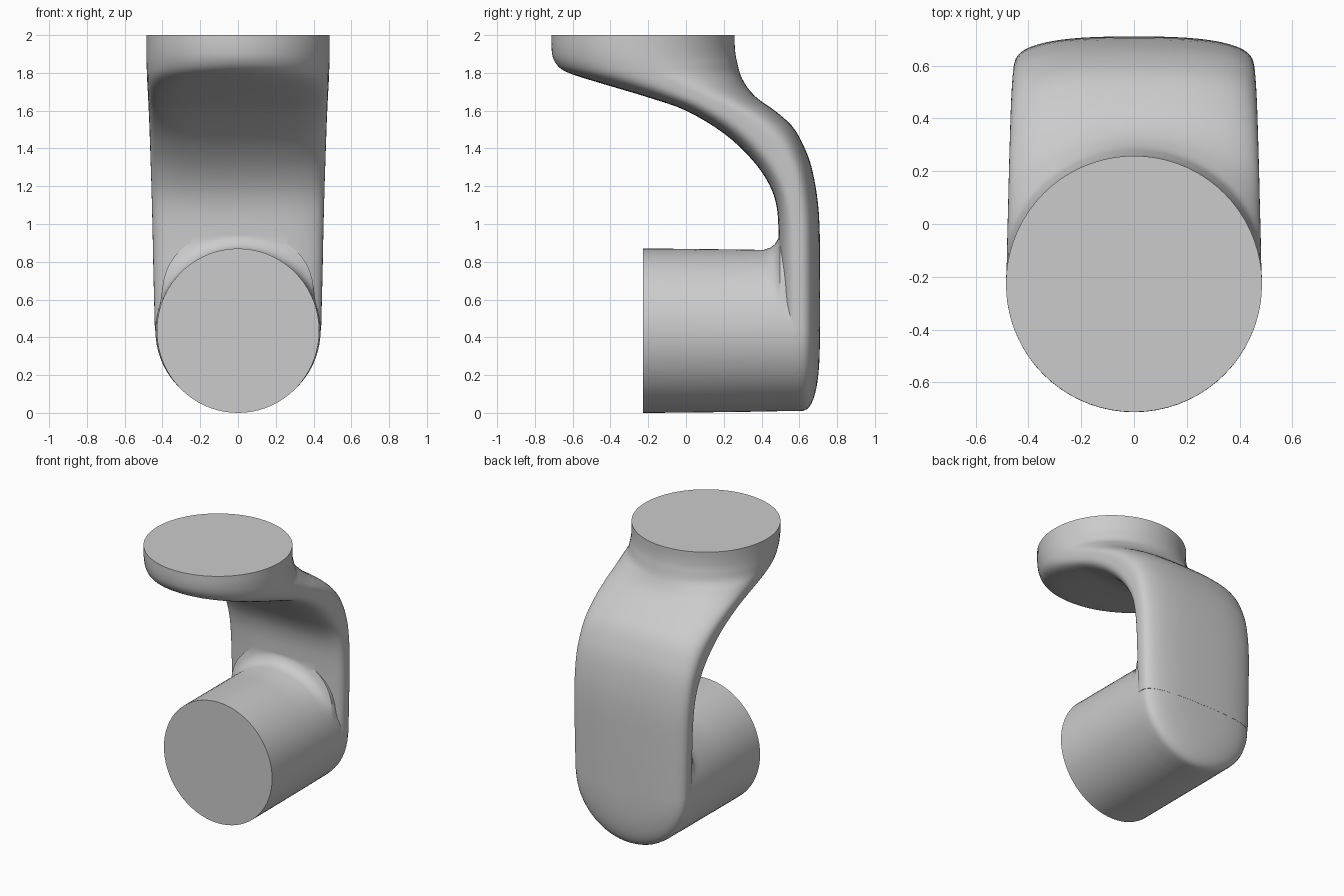
import bpy, bmesh, math

if "Cube" in bpy.data.objects:
    bpy.data.objects.remove(bpy.data.objects["Cube"])

N = 72  # points around every section


def spow(v, e):
    return math.copysign(abs(v) ** e, v)


def skin(name, rings):
    """Closed tube through a list of equal rings, capped at both ends."""
    bm = bmesh.new()
    vs = [[bm.verts.new(p) for p in r] for r in rings]
    for a, b in zip(vs, vs[1:]):
        for i in range(N):
            j = (i + 1) % N
            bm.faces.new((a[i], a[j], b[j], b[i]))
    bm.faces.new(vs[0])
    bm.faces.new(vs[-1])
    bmesh.ops.recalc_face_normals(bm, faces=bm.faces)
    me = bpy.data.meshes.new(name)
    bm.to_mesh(me)
    bm.free()
    ob = bpy.data.objects.new(name, me)
    bpy.context.collection.objects.link(ob)
    return ob


def catmull(keys, steps):
    out = []
    for i in range(len(keys) - 1):
        quad = [keys[max(0, min(len(keys) - 1, i + k))] for k in (-1, 0, 1, 2)]
        for s in range(steps):
            t = s / steps
            out.append([0.5 * (2 * b + (c - a) * t + (2 * a - 5 * b + 4 * c - d) * t * t
                               + (3 * b - a - 3 * c + d) * t ** 3) for a, b, c, d in zip(*quad)])
    return out + [list(keys[-1])]


# Curved arm: front y, front z, back y, back z, half width, front and back roundness
arm_keys = [
    (-.712, 2.0, .258, 2.0, .485, 2, 2),
    (-.712, 1.93, .258, 1.95, .485, 2, 2),
    (-.70, 1.87, .262, 1.90, .485, 2, 2),
    (-.66, 1.82, .270, 1.86, .484, 2.1, 2),
    (-.58, 1.785, .285, 1.80, .482, 2.4, 2),
    (-.40, 1.73, .305, 1.755, .480, 3.1, 2.1),
    (-.20, 1.67, .335, 1.71, .477, 3.6, 2.2),
    (0.0, 1.60, .385, 1.66, .474, 4, 2.4),
    (.20, 1.48, .47, 1.60, .470, 4, 2.6),
    (.35, 1.34, .56, 1.52, .466, 4, 2.7),
    (.44, 1.21, .62, 1.42, .462, 4, 2.7),
    (.48, 1.09, .67, 1.28, .458, 3.6, 2.7),
    (.49, .94, .704, 1.05, .453, 3.2, 2.7),
    (.49, .70, .71, .72, .447, 3, 2.7),
    (.49, .435, .71, .435, .440, 3, 2.7),
]
rings = []
for fy, fz, by, bz, w, nf, nb in catmull(arm_keys, 4):
    ring = []
    for i in range(N):
        a = 2 * math.pi * i / N
        c, s = math.cos(a), math.sin(a)
        e = 2 / (nb if s > 0 else nf)
        k = 0.5 + 0.5 * spow(s, e)
        ring.append((w * spow(c, e), fy + (by - fy) * k, fz + (bz - fz) * k))
    rings.append(ring)
arm = skin("curved_arm_link", rings)

# Lower barrel along y: y, x radius, z radius, upper fillet flare
barrel_keys = [(-.227, .43, .435, 0), (-.07, .431, .434, 0), (.2, .434, .431, 0),
               (.41, .437, .428, 0), (.445, .437, .427, .012), (.47, .437, .427, .03),
               (.487, .437, .426, .06), (.497, .437, .426, .10), (.55, .437, .426, .10),
               (.6, .437, .426, 0)]
for i in range(1, 13):
    a = math.radians(90) * i / 12.3
    k = math.cos(a) ** (2 / 2.7)
    barrel_keys.append((.6 + .109 * math.sin(a) ** (2 / 2.7), .437 * k, .426 * k, 0))
rings = []
for y, rx, rz, flare in barrel_keys:
    ring = []
    for i in range(N):
        a = 2 * math.pi * i / N
        c, s = math.cos(a), math.sin(a)
        t = max(0, min(1, (s - .3) / .6))
        f = flare * t * t * (3 - 2 * t)
        ring.append(((rx + f) * c, y, .435 + (rz + f) * s))
    rings.append(ring)
barrel = skin("lower_barrel", rings)

# Fuse both into one body
mod = arm.modifiers.new("fuse", 'BOOLEAN')
mod.operation = 'UNION'
mod.solver = 'EXACT'
mod.object = barrel
bpy.context.view_layer.objects.active = arm
arm.select_set(True)
bpy.ops.object.modifier_apply(modifier=mod.name)
bpy.data.objects.remove(barrel)
bpy.ops.object.shade_smooth_by_angle(angle=math.radians(40))
